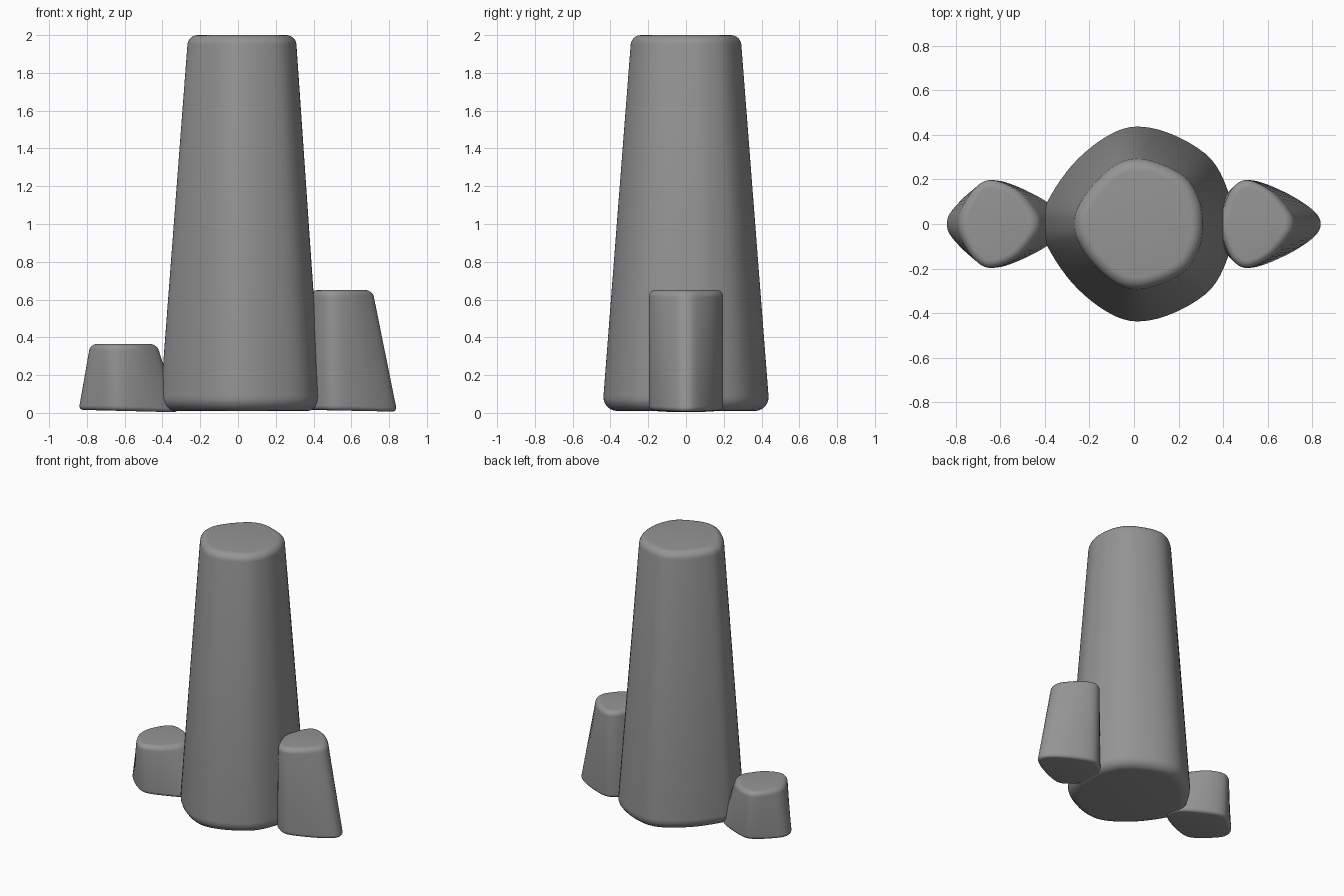
import bpy, bmesh, math
from mathutils import Vector

if "Cube" in bpy.data.objects:
    bpy.data.objects.remove(bpy.data.objects["Cube"])

stone = bpy.data.materials.new("dark_grey_stone")
stone.diffuse_color = (0.3, 0.3, 0.3, 1)
stone.use_nodes = True
stone.node_tree.nodes["Principled BSDF"].inputs["Base Color"].default_value = stone.diffuse_color


def outline(half, steps=5):
    # Mirror a half outline (right tip to left tip) across y and smooth it
    pts = [Vector(p) for p in half]
    pts += [Vector((p[0], -p[1])) for p in reversed(half[1:-1])]
    n, out = len(pts), []
    for i in range(n):
        a, b, c, d = (pts[(i + k) % n] for k in (-1, 0, 1, 2))
        for s in range(steps):
            t = s / steps
            out.append(0.5 * (2 * b + (c - a) * t + (2 * a - 5 * b + 4 * c - d) * t * t
                              + (3 * b - a - 3 * c + d) * t ** 3))
    return out


def rock(name, base, top, z0, z1, r_base, r_top, tilt=0.0):
    base, top = outline(base), outline(top)
    n = len(base)
    cb = sum(base, Vector((0, 0))) / n
    ct = sum(top, Vector((0, 0))) / n
    # Profile of (height, inset): rounded foot, straight flank, rounded crown
    arc = [math.radians(15 * k) for k in range(7)]
    prof = [(z0 + r_base * (1 - math.sin(a)), r_base * (1 - math.cos(a))) for a in reversed(arc)]
    prof += [(z1 - r_top * (1 - math.sin(a)), r_top * (1 - math.cos(a))) for a in arc]
    bm = bmesh.new()
    rings = []
    for z, inset in prof:
        t = (z - z0) / (z1 - z0)
        c = cb.lerp(ct, t)
        ring = []
        for b, p in zip(base, top):
            q = b.lerp(p, t)
            q = c + (q - c) * (1 - inset / (q - c).length)
            ring.append(bm.verts.new((q.x, q.y, z + tilt * (q.x - cb.x) * (1 - t))))
        rings.append(ring)
    for lo, hi in zip(rings, rings[1:]):
        for i in range(n):
            j = (i + 1) % n
            bm.faces.new((lo[i], lo[j], hi[j], hi[i]))
    bm.faces.new(rings[-1])
    bm.faces.new(rings[0][::-1])
    bmesh.ops.recalc_face_normals(bm, faces=bm.faces)
    me = bpy.data.meshes.new(name)
    bm.to_mesh(me)
    bm.free()
    me.materials.append(stone)
    ob = bpy.data.objects.new(name, me)
    bpy.context.collection.objects.link(ob)
    bpy.context.view_layer.objects.active = ob
    ob.select_set(True)
    bpy.ops.object.shade_smooth_by_angle(angle=math.radians(40))
    ob.select_set(False)


# Tall central pillar
pillar = [(0.442, 0), (0.433, 0.13), (0.35, 0.295), (0.18, 0.405), (0.01, 0.443),
          (-0.13, 0.395), (-0.28, 0.27), (-0.395, 0.10), (-0.415, 0)]
pillar_top = [(0.306, 0), (0.29, 0.105), (0.23, 0.205), (0.12, 0.265), (0.01, 0.289),
              (-0.085, 0.26), (-0.185, 0.17), (-0.25, 0.07), (-0.264, 0)]
rock("tall_pillar", pillar, pillar_top, 0.01, 2.0, 0.08, 0.05)

# Short stone on the left
rock("short_stone",
     [(-0.315, 0), (-0.345, 0.07), (-0.47, 0.145), (-0.62, 0.196), (-0.72, 0.155), (-0.82, 0.06), (-0.843, 0)],
     [(-0.43, 0), (-0.45, 0.06), (-0.53, 0.155), (-0.64, 0.197), (-0.71, 0.165), (-0.765, 0.075), (-0.782, 0)],
     0.01, 0.365, 0.025, 0.035, -0.025)

# Medium stone on the right
rock("medium_stone",
     [(0.842, 0), (0.81, 0.06), (0.69, 0.137), (0.53, 0.196), (0.44, 0.16), (0.365, 0.07), (0.34, 0)],
     [(0.712, 0), (0.69, 0.06), (0.61, 0.15), (0.51, 0.197), (0.445, 0.165), (0.405, 0.08), (0.385, 0)],
     0.012, 0.65, 0.025, 0.035, -0.02)
